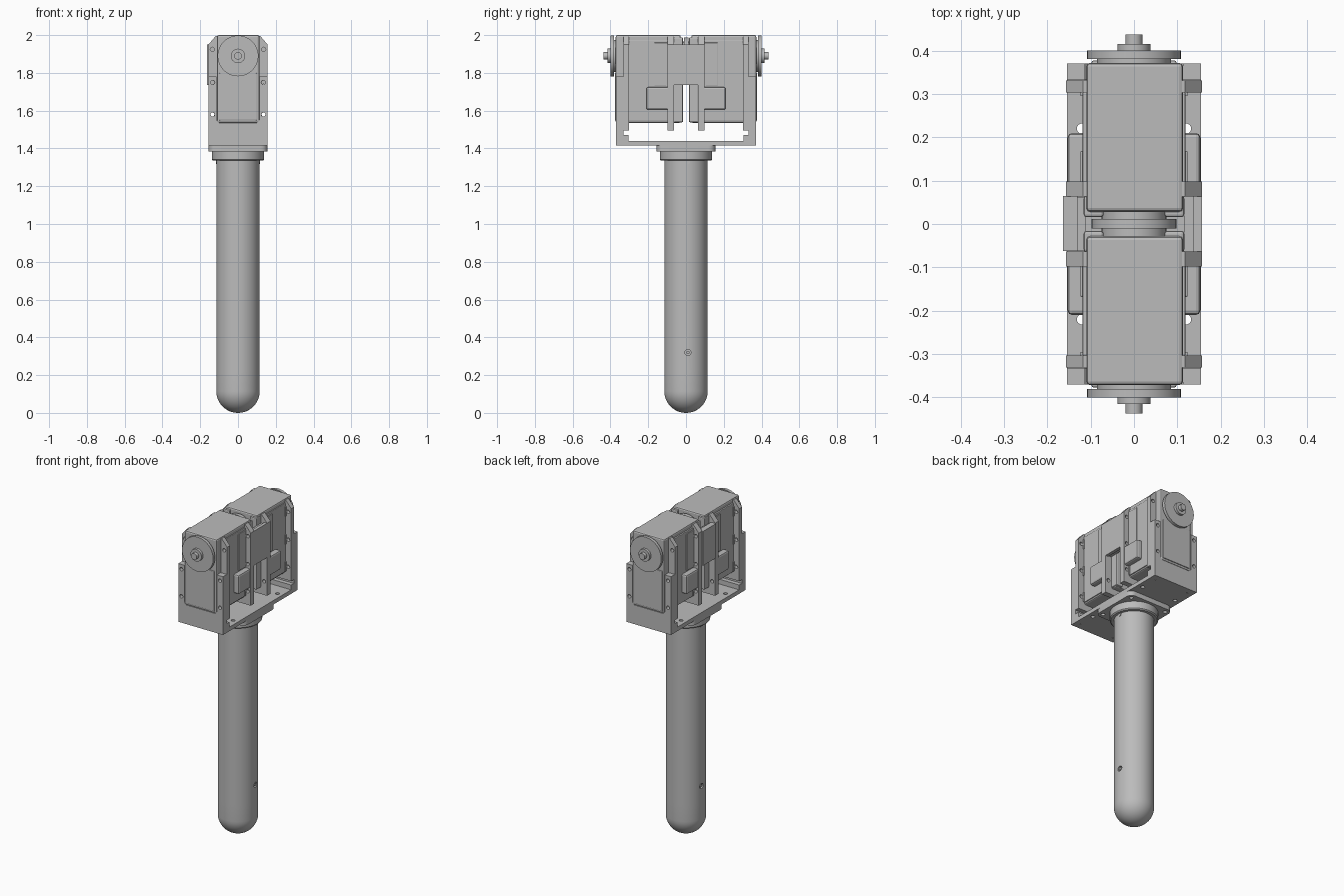
import bpy, bmesh
from math import pi, sin, cos
from mathutils import Matrix, Vector

cube = bpy.data.objects.get("Cube")
if cube:
    bpy.data.objects.remove(cube, do_unlink=True)

grey = bpy.data.materials.new("machined grey")
grey.use_nodes = True
GREY = (0.5, 0.5, 0.5, 1)
grey.diffuse_color = GREY
grey.node_tree.nodes["Principled BSDF"].inputs["Base Color"].default_value = GREY


def finish(bm, name):
    bmesh.ops.recalc_face_normals(bm, faces=bm.faces)
    mesh = bpy.data.meshes.new(name)
    bm.to_mesh(mesh)
    bm.free()
    mesh.materials.append(grey)
    ob = bpy.data.objects.new(name, mesh)
    bpy.context.collection.objects.link(ob)
    return ob


def activate(ob):
    bpy.ops.object.select_all(action='DESELECT')
    ob.select_set(True)
    bpy.context.view_layer.objects.active = ob


def smooth(ob):
    activate(ob)
    bpy.ops.object.shade_smooth_by_angle(angle=0.6)
    return ob


def add_box(bm, x0, x1, y0, y1, z0, z1):
    size = Matrix.Diagonal((x1 - x0, y1 - y0, z1 - z0, 1))
    mid = Matrix.Translation(((x0 + x1) / 2, (y0 + y1) / 2, (z0 + z1) / 2))
    return bmesh.ops.create_cube(bm, size=1, matrix=mid @ size)["verts"]


def box(name, *bounds, bevel=0):
    bm = bmesh.new()
    add_box(bm, *bounds)
    if bevel:
        bmesh.ops.bevel(bm, geom=bm.edges[:], offset=bevel, segments=2,
                        profile=0.5, affect='EDGES')
    return finish(bm, name)


def add_rod(bm, a, b, r, sides=32):
    a, b = Vector(a), Vector(b)
    turn = (b - a).to_track_quat('Z', 'Y').to_matrix().to_4x4()
    bmesh.ops.create_cone(bm, cap_ends=True, segments=sides, radius1=r, radius2=r,
                          depth=(b - a).length,
                          matrix=Matrix.Translation((a + b) / 2) @ turn)


def rod(name, a, b, r, sides=32):
    bm = bmesh.new()
    add_rod(bm, a, b, r, sides)
    return smooth(finish(bm, name))


def prism_xz(name, outline, y0, y1):
    bm = bmesh.new()
    face = bm.faces.new([bm.verts.new((x, y0, z)) for x, z in outline])
    new = bmesh.ops.extrude_face_region(bm, geom=[face])["geom"]
    bmesh.ops.translate(bm, vec=(0, y1 - y0, 0),
                        verts=[v for v in new if isinstance(v, bmesh.types.BMVert)])
    return finish(bm, name)


def lathe(name, profile, steps=48):
    bm = bmesh.new()
    verts = [bm.verts.new((r, 0, z)) for r, z in profile]
    edges = [bm.edges.new(pair) for pair in zip(verts, verts[1:])]
    bmesh.ops.spin(bm, geom=verts + edges, axis=(0, 0, 1), cent=(0, 0, 0),
                   angle=2 * pi, steps=steps)
    bmesh.ops.remove_doubles(bm, verts=bm.verts, dist=0.0002)
    return smooth(finish(bm, name))


def drill(ob, holes):
    bm = bmesh.new()
    for a, b, r in holes:
        add_rod(bm, a, b, r, 16)
    cutter = finish(bm, "hole_cutter")
    cutter.hide_render = True
    mod = ob.modifiers.new("holes", 'BOOLEAN')
    mod.operation, mod.solver, mod.object = 'DIFFERENCE', 'EXACT', cutter
    activate(ob)
    bpy.ops.object.modifier_apply(modifier=mod.name)
    bpy.data.objects.remove(cutter, do_unlink=True)


# Round-ended tube with its collar
R = 0.115
dome = [(R * sin(t * pi / 24), R - R * cos(t * pi / 24)) for t in range(13)]
tube = lathe("tube", dome + [(R, 0.22), (R, 1.36), (0, 1.36)])
drill(tube, [((s * 0.1, 0.01, 0.32), (s * 0.13, 0.01, 0.32), 0.016) for s in (-1, 1)])
lathe("collar", [(0, 1.335), (0.132, 1.335), (0.138, 1.341), (0.138, 1.39), (0, 1.39)])
for s in (-1, 1):
    rod("tube_screw", (s * 0.1, 0.01, 0.32), (s * 0.112, 0.01, 0.32), 0.009, 12)
    rod("collar_screw", (s * 0.1, 0.01, 1.33), (s * 0.117, 0.01, 1.33), 0.012, 12)

# Square mounting flange with rounded corners
bm = bmesh.new()
add_box(bm, -0.155, 0.155, -0.155, 0.155, 1.385, 1.416)
upright = [e for e in bm.edges if abs(e.verts[0].co.z - e.verts[1].co.z) > 0.01]
bmesh.ops.bevel(bm, geom=upright, offset=0.035, segments=5, profile=0.5, affect='EDGES')
flange = smooth(finish(bm, "mounting_flange"))
drill(flange, [((x, y, 1.37), (x, y, 1.4), 0.012)
               for x in (-0.125, 0.125) for y in (-0.125, 0.125)])

# Bracket floor
floor = box("bracket_floor", -0.155, 0.155, -0.37, 0.37, 1.415, 1.44)
drill(floor, [((x, y, 1.4), (x, y, 1.46), 0.012)
              for x in (-0.12, 0.12) for y in (-0.34, -0.22, 0.22, 0.34)])

AXLE = 1.89
for d in (-1, 1):
    end = "front" if d < 0 else "back"

    # Bracket end wall with a slot that cradles the motor
    half = [(0.155, 1.415), (0.155, 1.78), (0.113, 1.78), (0.113, 1.55), (0.1, 1.535)]
    wall = prism_xz(end + "_bracket_wall",
                    half + [(-x, z) for x, z in reversed(half)], d * 0.332, d * 0.37)
    drill(wall, [((x, d * 0.3, z), (x, d * 0.4, z), 0.011)
                 for x in (-0.134, 0.134) for z in (1.58, 1.75)])
    box(end + "_bracket_foot", -0.155, 0.155, *sorted((d * 0.305, d * 0.335)), 1.435, 1.47)

    # Motor body, end cover and lower front panel
    box(end + "_motor_body", -0.11, 0.113, *sorted((d * 0.028, d * 0.372)),
        1.535, 2.0, bevel=0.009)
    box(end + "_motor_panel", -0.098, 0.098, *sorted((d * 0.36, d * 0.377)),
        1.548, 1.8, bevel=0.004)

    # Drive disc, hub and splined shaft
    rod(end + "_disc", (0, d * 0.381, AXLE), (0, d * 0.4, AXLE), 0.108, 48)
    rod(end + "_disc_seat", (0, d * 0.365, AXLE), (0, d * 0.385, AXLE), 0.085)
    rod(end + "_hub", (0, d * 0.395, AXLE), (0, d * 0.416, AXLE), 0.038)
    rod(end + "_shaft", (0, d * 0.41, AXLE), (0, d * 0.437, AXLE), 0.02, 12)
    rod(end + "_inner_boss", (0, 0, AXLE), (0, d * 0.035, AXLE), 0.075)

    for s in (-1, 1):
        side = end + ("_left" if s > 0 else "_right")

        # Corner posts at the inner end
        box(side + "_inner_post", *sorted((s * 0.07, s * 0.116)),
            *sorted((d * 0.016, d * 0.065)), 1.538, 1.988, bevel=0.006)

        # Chamfered mounting ears, outer and inner, with feet
        for tag, y0, y1 in (("outer", 0.303, 0.331), ("inner", 0.064, 0.098)):
            ear = [(0.1, 1.495), (0.157, 1.495), (0.157, 1.95), (0.118, 1.995), (0.1, 1.995)]
            lug = prism_xz(side + "_" + tag + "_ear", [(s * x, z) for x, z in ear],
                           d * y0, d * y1)
            drill(lug, [((s * 0.136, d * (y0 - 0.02), z), (s * 0.136, d * (y1 + 0.02), z), 0.011)
                        for z in (1.58, 1.75, 1.925)])
            box(side + "_" + tag + "_foot", *sorted((s * 0.055, s * 0.11)),
                *sorted((d * y0, d * y1)), 1.495, 1.54)
            # Ribs that jog along each ear
            for z in (1.58, 1.75, 1.925):
                inward = y0 - 0.008 if tag == "outer" else y1 + 0.008
                near = y0 if tag == "outer" else y1
                box(side + "_" + tag + "_boss", *sorted((s * 0.105, s * 0.124)),
                    *sorted((d * near, d * inward)), z - 0.03, z + 0.03)

        # Side cover plate and cable socket
        box(side + "_side_cover", *sorted((s * 0.1, s * 0.119)),
            *sorted((d * 0.09, d * 0.305)), 1.545, 1.975, bevel=0.004)
        box(side + "_cover_rib", *sorted((s * 0.11, s * 0.124)),
            *sorted((d * 0.095, d * 0.168)), 1.73, 1.96, bevel=0.003)
        box(side + "_socket", *sorted((s * 0.11, s * 0.153)),
            *sorted((d * 0.07, d * 0.21)), 1.605, 1.725, bevel=0.01)

# Coupling disc and side bridges that join the two motors
rod("coupling_disc", (0, -0.01, AXLE), (0, 0.012, AXLE), 0.098, 48)
box("left_bridge", 0.137, 0.157, -0.064, 0.064, 1.735, 1.95)
box("left_bridge_core", 0.115, 0.14, -0.064, 0.064, 1.74, 1.94)
box("right_bridge", -0.164, -0.13, -0.062, 0.065, 1.735, 1.95)
box("right_bridge_core", -0.132, -0.112, -0.062, 0.062, 1.74, 1.94)
